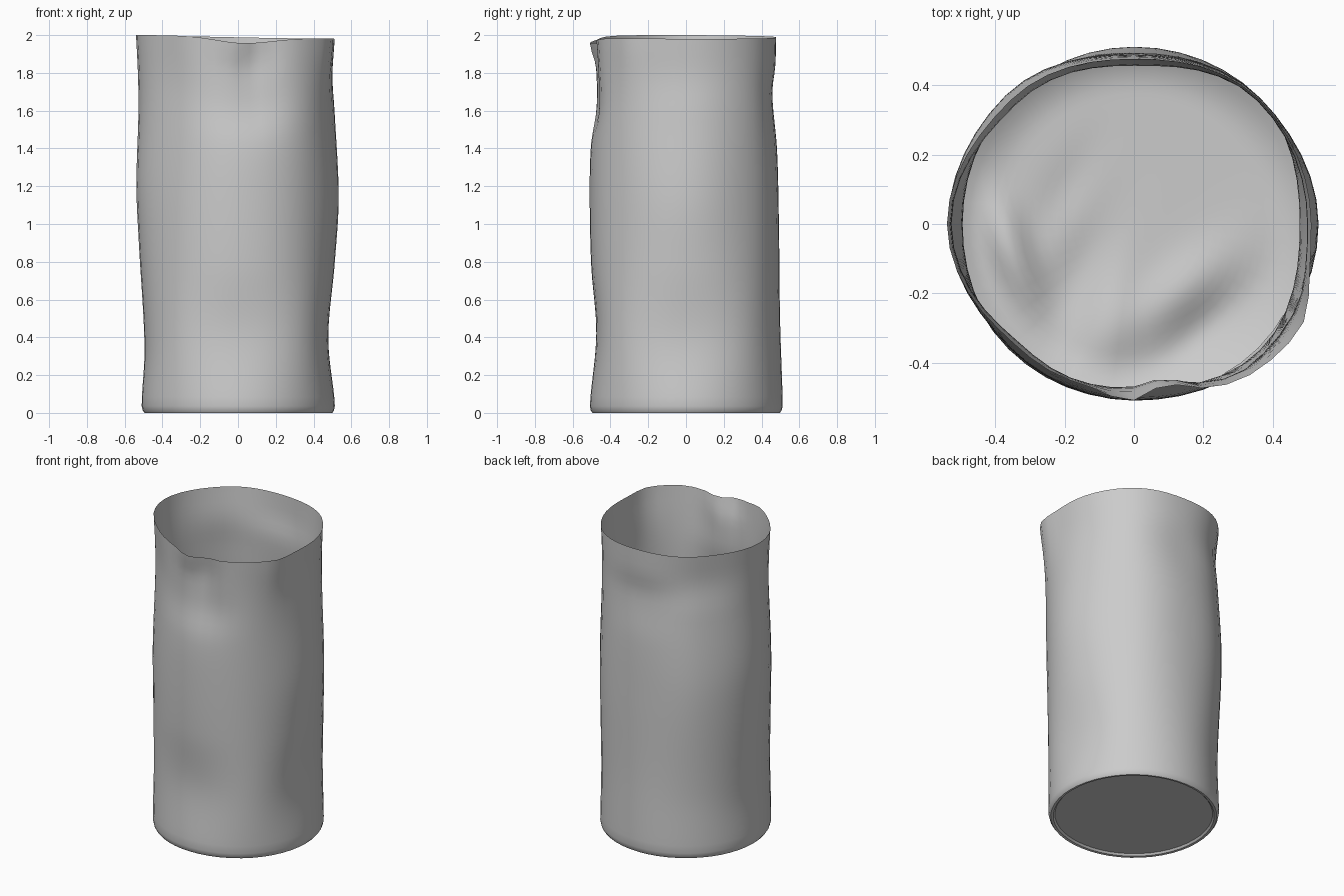
import bpy, bmesh, math
from math import sin, cos, pi, exp, radians

if "Cube" in bpy.data.objects:
    bpy.data.objects.remove(bpy.data.objects["Cube"])

grey = bpy.data.materials.new("plain grey")
grey.diffuse_color = (0.6, 0.6, 0.6, 1)
grey.use_nodes = True
grey.node_tree.nodes["Principled BSDF"].inputs["Base Color"].default_value = grey.diffuse_color

# radius against height, every 45 degrees from the right side round by the back
SIDES = [
    [(0, .512), (.06, .512), (.4, .478), (.8, .512), (1.15, .533), (1.6, .512), (1.8, .5), (2, .512)],
    [(0, .515), (.06, .515), (.4, .511), (1, .515), (1.7, .503), (2, .51)],
    [(0, .51), (.06, .512), (.5, .498), (1, .492), (1.4, .482), (1.7, .457), (1.85, .473), (2, .477)],
    [(0, .51), (.06, .51), (.4, .502), (1.1, .525), (1.6, .5), (1.8, .485), (2, .505)],
    [(0, .508), (.06, .51), (.35, .495), (.9, .525), (1.2, .538), (1.6, .527), (1.8, .53), (2, .54)],
    [(0, .51), (.06, .512), (.4, .506), (1.1, .506), (1.7, .488), (2, .497)],
    [(0, .508), (.06, .508), (.43, .475), (.8, .502), (1.2, .51), (1.45, .503), (1.65, .477), (1.85, .477), (2, .48)],
    [(0, .513), (.06, .515), (.4, .515), (1.1, .525), (1.6, .532), (1.8, .54), (2, .555)]]
# dents and bulges: angle, height, angle spread, height spread, depth
DENTS = [(281, 1.9, 9, .17, -.035), (284, 1.66, 12, .14, -.015), (269, 2.0, 9, .1, .035),
         (228, 1.8, 14, .3, -.012), (330, 2.0, 10, .25, .022)]


def profile(table, z):
    # smooth curve through the points
    for i, ((z0, r0), (z1, r1)) in enumerate(zip(table, table[1:])):
        if z <= z1 or i == len(table) - 2:
            za, ra = table[max(i - 1, 0)]
            zb, rb = table[min(i + 2, len(table) - 1)]
            h = z1 - z0
            t = min(1, (z - z0) / h)
            m0, m1 = (r1 - ra) / (z1 - za) * h, (rb - r0) / (zb - z0) * h
            return ((2*t**3 - 3*t*t + 1) * r0 + (t**3 - 2*t*t + t) * m0
                    + (3*t*t - 2*t**3) * r1 + (t**3 - t*t) * m1)


def radius(a, z):
    q = (a % (2 * pi)) / (pi / 4)
    i = int(q) % 8
    t = q - int(q)
    t = t * t * (3 - 2 * t)
    r = profile(SIDES[i], z) * (1 - t) + profile(SIDES[(i + 1) % 8], z) * t
    for ang, h, sa, sh, d in DENTS:
        da = (math.degrees(a) - ang + 180) % 360 - 180
        r += d * exp(-(da / sa) ** 2 - ((z - h) / sh) ** 2)
    return r


def rim_height(a):
    # uneven lip, lowest at the front dent
    da = (math.degrees(a) - 274 + 180) % 360 - 180
    return 1.99 - .01 * cos(a - radians(10)) - .034 * exp(-(da / 24) ** 2)


def make(name, rings, cap_end):
    bm = bmesh.new()
    rows = [[bm.verts.new(p) for p in ring] for ring in rings]
    for lo, hi in zip(rows, rows[1:]):
        n = len(lo)
        for j in range(n):
            k = (j + 1) % n
            bm.faces.new((lo[j], lo[k], hi[k], hi[j]))
    if cap_end == "first":
        bm.faces.new(rows[0][::-1])
    else:
        bm.faces.new(rows[-1])
    me = bpy.data.meshes.new(name)
    bm.to_mesh(me)
    bm.free()
    me.materials.append(grey)
    ob = bpy.data.objects.new(name, me)
    bpy.context.collection.objects.link(ob)
    bpy.context.view_layer.objects.active = ob
    ob.select_set(True)
    bpy.ops.object.shade_smooth_by_angle(angle=radians(40))
    ob.select_set(False)
    return ob


N = 48
angles = [2 * pi * j / N for j in range(N)]

# dented outer wall, with a rolled foot and a recessed base
rings = []
for f, z in [(.925, .014), (.945, .002), (.975, 0), (.992, .012)]:
    rings.append([(f * radius(a, 0) * cos(a), f * radius(a, 0) * sin(a), z) for a in angles])
M = 40
for i in range(M + 1):
    ring = []
    for a in angles:
        t = .018 + (1 - .018) * i / M
        z = t * rim_height(a)
        r = radius(a, 2 * t)
        ring.append((r * cos(a), r * sin(a), z))
    rings.append(ring)
make("dented_can_wall", rings, "first")

# creases of the inner floor: centre x, y, direction, length, width, height
CREASES = [(-.36, -.07, 108, .17, .06, .06), (.2, -.3, 40, .17, .06, -.025), (.12, -.2, 40, .2, .07, .025),
           (-.17, -.15, 65, .2, .07, -.02), (-.08, -.3, 75, .15, .06, .025), (-.2, .1, 60, .15, .06, -.012)]


def floor_z(x, y):
    z = .05
    for cx, cy, ang, ln, w, h in CREASES:
        c, s = cos(radians(ang)), sin(radians(ang))
        u, v = (x - cx) * c + (y - cy) * s, -(x - cx) * s + (y - cy) * c
        z += h * exp(-(u / ln) ** 2 - (v / w) ** 2)
    return max(z, .022)


# crumpled inside floor, curving up into the wall
floor = []
for i in range(20):
    f = .985 * (1 - i / 20)
    ring = []
    for a in angles:
        r = f * radius(a, .08)
        x, y = r * cos(a), r * sin(a)
        ring.append((x, y, floor_z(x, y) + .04 * max(0, (f - .75) / .235) ** 2))
    floor.append(ring)
make("crumpled_floor", floor, "last")
